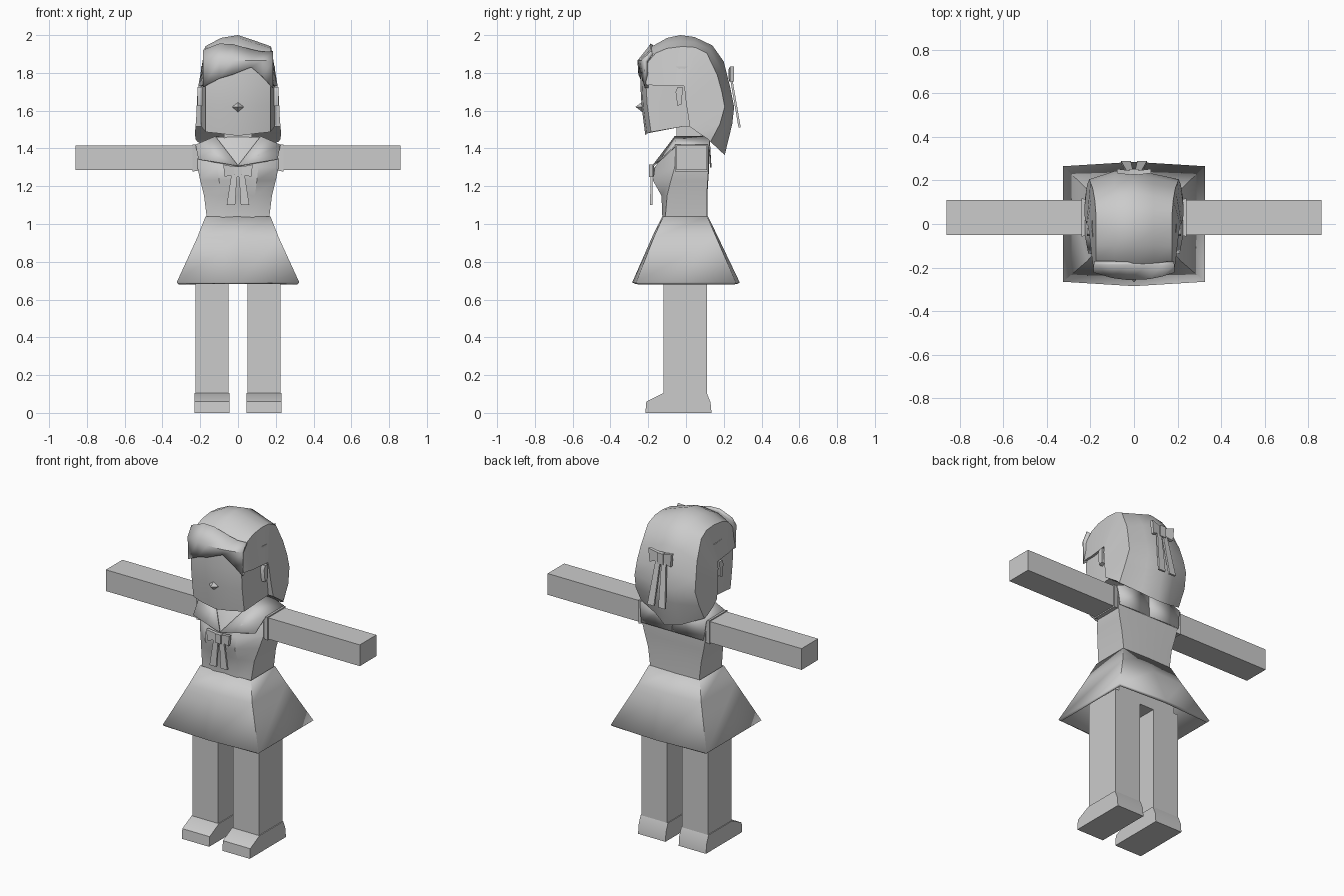
import bpy, bmesh, math

if "Cube" in bpy.data.objects:
    bpy.data.objects.remove(bpy.data.objects["Cube"])

grey = bpy.data.materials.new("plain_grey")
grey.diffuse_color = (0.6, 0.6, 0.6, 1)
grey.use_nodes = True
grey.node_tree.nodes["Principled BSDF"].inputs["Base Color"].default_value = grey.diffuse_color


def make(name, verts, faces, thick=0, angle=35):
    """Mesh object with outward normals, sharp edges kept, optional thickness."""
    me = bpy.data.meshes.new(name)
    me.from_pydata(verts, [], faces)
    bm = bmesh.new()
    bm.from_mesh(me)
    bmesh.ops.recalc_face_normals(bm, faces=bm.faces)
    for f in bm.faces:
        f.smooth = True
    bm.to_mesh(me)
    bm.free()
    me.set_sharp_from_angle(angle=math.radians(angle))
    me.materials.append(grey)
    ob = bpy.data.objects.new(name, me)
    bpy.context.collection.objects.link(ob)
    if thick:
        mod = ob.modifiers.new("thickness", 'SOLIDIFY')
        mod.thickness = thick
        mod.offset = -1
    return ob


def loft(name, rings, closed=True, caps=True, thick=0, angle=35):
    """Skin a list of equally long point rings."""
    n = len(rings[0])
    verts = [p for r in rings for p in r]
    faces = []
    for i in range(len(rings) - 1):
        for j in range(n if closed else n - 1):
            k = (j + 1) % n
            faces.append((i * n + j, i * n + k, (i + 1) * n + k, (i + 1) * n + j))
    if closed and caps:
        faces.append(tuple(reversed(range(n))))
        faces.append(tuple(range(len(verts) - n, len(verts))))
    return make(name, verts, faces, thick, angle)


def box(name, x0, x1, y0, y1, z0, z1):
    return loft(name, [[(x0, y0, z), (x1, y0, z), (x1, y1, z), (x0, y1, z)] for z in (z0, z1)])


def mirrored(half):
    """Full ring from (x, y, z) points running from the front centre to the back right."""
    return [(-x, y, z) for x, y, z in reversed(half) if x > 0] + half


# legs, shoes, arms, sleeves and ears, one per side
shoe = [(-.215, 0), (-.21, .06), (-.12, .105), (.11, .105), (.13, .055), (.135, 0)]
for s, side in ((1, "left"), (-1, "right")):
    box(side + "_leg", s * .05, s * .225, -.12, .11, .08, .76)
    loft(side + "_shoe", [[(s * x, y, z) for y, z in shoe] for x in (.045, .23)])
    box(side + "_arm", s * .18, s * .86, -.05, .11, 1.285, 1.415)
    loft(side + "_sleeve", [[(s * x, -.03 - d, 1.305 - d), (s * x, .09 + d, 1.305 - d),
                             (s * x, .09 + d, 1.395 + d), (s * x, -.03 - d, 1.395 + d)]
                            for x, d in ((.16, .015), (.24, .027))])
    loft(side + "_ear", [[(s * x, -.055, 1.70), (s * x, -.045, 1.625), (s * x, -.022, 1.635),
                          (s * x, -.018, 1.725), (s * x, -.045, 1.725)] for x in (.18, .215)])
box("hips", -.20, .20, -.118, .108, .73, .90)

# skirt: open shell with a slight crease down the middle
loft("skirt", [[(-w, f, z), (0, f - d, z), (w, f, z), (w, b, z), (0, b + d, z), (-w, b, z)]
               for z, w, f, b, d in ((.69, .325, -.265, .265, .02), (.93, .215, -.17, .16, .01),
                                     (1.04, .172, -.12, .112, .005))], caps=False, thick=.018)

# torso: height, half width, then depth at side, bust, centre and back
loft("torso", [mirrored([(0, c, z), (w * .5, m, z), (w, e, z), (w, b, z), (w * .5, b + .003, z)])
               for z, w, e, m, c, b in ((1.03, .165, -.11, -.125, -.125, .11),
                                        (1.15, .18, -.10, -.13, -.125, .11),
                                        (1.23, .20, -.08, -.175, -.165, .115),
                                        (1.30, .215, -.06, -.165, -.16, .12),
                                        (1.42, .21, -.05, -.08, -.08, .12),
                                        (1.46, .11, -.04, -.05, -.05, .10))])
box("neck", -.075, .075, -.05, .09, 1.42, 1.56)

# wide collar: front flap, shoulder and back panel on each side
half = [(0, -.178, 1.31), (.12, -.06, 1.465), (.21, -.135, 1.345), (.225, -.055, 1.42),
        (.225, .125, 1.42), (.10, .125, 1.465), (.21, .135, 1.30), (0, .135, 1.30), (0, .125, 1.465)]
for s, side in ((1, "left"), (-1, "right")):
    make(side + "_collar", [(s * x, y, z) for x, y, z in half],
         [(0, 2, 3, 1), (1, 3, 4, 5), (4, 6, 7, 8, 5)], thick=.008, angle=20)

# head: height, front depth, how far the jaw rises toward the back
loft("head", [mirrored([(0, f, z), (.10, f + .008, z + r * .25), (.172, f + .03, z + r * .4),
                        (.195, -.01, z + r), (.18, .12, z + r)])
              for z, f, r in ((1.467, -.215, .05), (1.62, -.235, .02), (1.74, -.242, 0),
                              (1.835, -.238, 0))])
make("nose", [(-.035, -.228, 1.62), (0, -.228, 1.59), (.035, -.228, 1.62), (0, -.228, 1.65),
              (0, -.267, 1.62)], [(0, 1, 4), (1, 2, 4), (2, 3, 4), (3, 0, 4), (0, 3, 2, 1)], angle=20)

# hair from brow over the crown to the nape:
# crown (y, z), side edge (x, y, z), hairline (x, y, z)
stations = [
    (-.235, 1.83, .175, -.215, 1.82, .185, -.21, 1.735),
    (-.225, 1.88, .175, -.20, 1.86, .19, -.18, 1.735),
    (-.19, 1.935, .175, -.16, 1.905, .195, -.14, 1.73),
    (-.10, 1.985, .175, -.10, 1.93, .20, -.09, 1.73),
    (-.03, 2.0, .175, -.02, 1.94, .205, -.05, 1.73),
    (.045, 1.99, .175, .05, 1.935, .21, -.01, 1.73),
    (.14, 1.945, .18, .11, 1.905, .215, -.005, 1.69),
    (.20, 1.86, .19, .165, 1.79, .218, .0, 1.64),
    (.235, 1.72, .20, .19, 1.70, .22, .01, 1.58),
    (.255, 1.62, .205, .205, 1.62, .225, .02, 1.515),
    (.245, 1.53, .215, .18, 1.53, .228, .07, 1.48),
    (.205, 1.365, .215, .13, 1.435, .225, .115, 1.45)]
rings = []
for oy, oz, w, iy, iz, hx, hy, hz in stations:
    def blend(t):
        return (oy * t + iy * (1 - t), oz * t + iz * (1 - t))
    rings.append([(-hx, hy, hz), (-w, iy, iz), (-.09, *blend(.75)), (0, oy, oz),
                  (.09, *blend(.5)), (w, iy, iz), (hx, hy, hz)])
loft("hair", rings, angle=40)

# swept fringe over the forehead
xs = [-.185, -.10, -.03, .07, .13, .185]
low = [1.725, 1.77, 1.79, 1.83, 1.78, 1.72]
top = [1.922, 1.955, 1.953, 1.925, 1.912, 1.915]


def bow_out(x):
    return -.258 + .035 * (x / .185) ** 2


loft("fringe", [[(x, bow_out(x) + .005, z) for x, z in zip(xs, low)],
                [(x, bow_out(x), 1.865) for x in xs],
                [(x, -.187, z) for x, z in zip(xs, top)]], closed=False, thick=.02, angle=40)


def ribbon(name, y0, y1, out, z_top, z_mid, z_end):
    """Bow with knot, two loops and two hanging tails; out is the facing direction in y."""
    def plate(part, pts, t=.012):
        loft(name + part, [[(x, y + d, z) for x, y, z in pts] for d in (0, -out * t)])
    h = z_top - z_mid
    plate("_knot", [(-.02, y0 + out * .008, z_top - h * .15), (.02, y0 + out * .008, z_top - h * .15),
                    (.02, y0 + out * .008, z_mid), (-.02, y0 + out * .008, z_mid)], .025)
    for s, side in ((1, "_left"), (-1, "_right")):
        plate(side + "_loop", [(s * .015, y0, z_top - h * .2), (s * .078, y0 + out * .008, z_top),
                               (s * .07, y0 + out * .008, z_mid), (s * .015, y0, z_mid + h * .2)], .02)
        plate(side + "_tail", [(s * .005, y0, z_mid + h * .2), (s * .035, y0, z_mid + h * .2),
                               (s * .06, y1, z_end), (s * .015, y1, z_end)])


ribbon("chest_bow", -.188, -.19, -1, 1.315, 1.25, 1.10)
ribbon("hair_bow", .245, .29, 1, 1.835, 1.755, 1.51)
